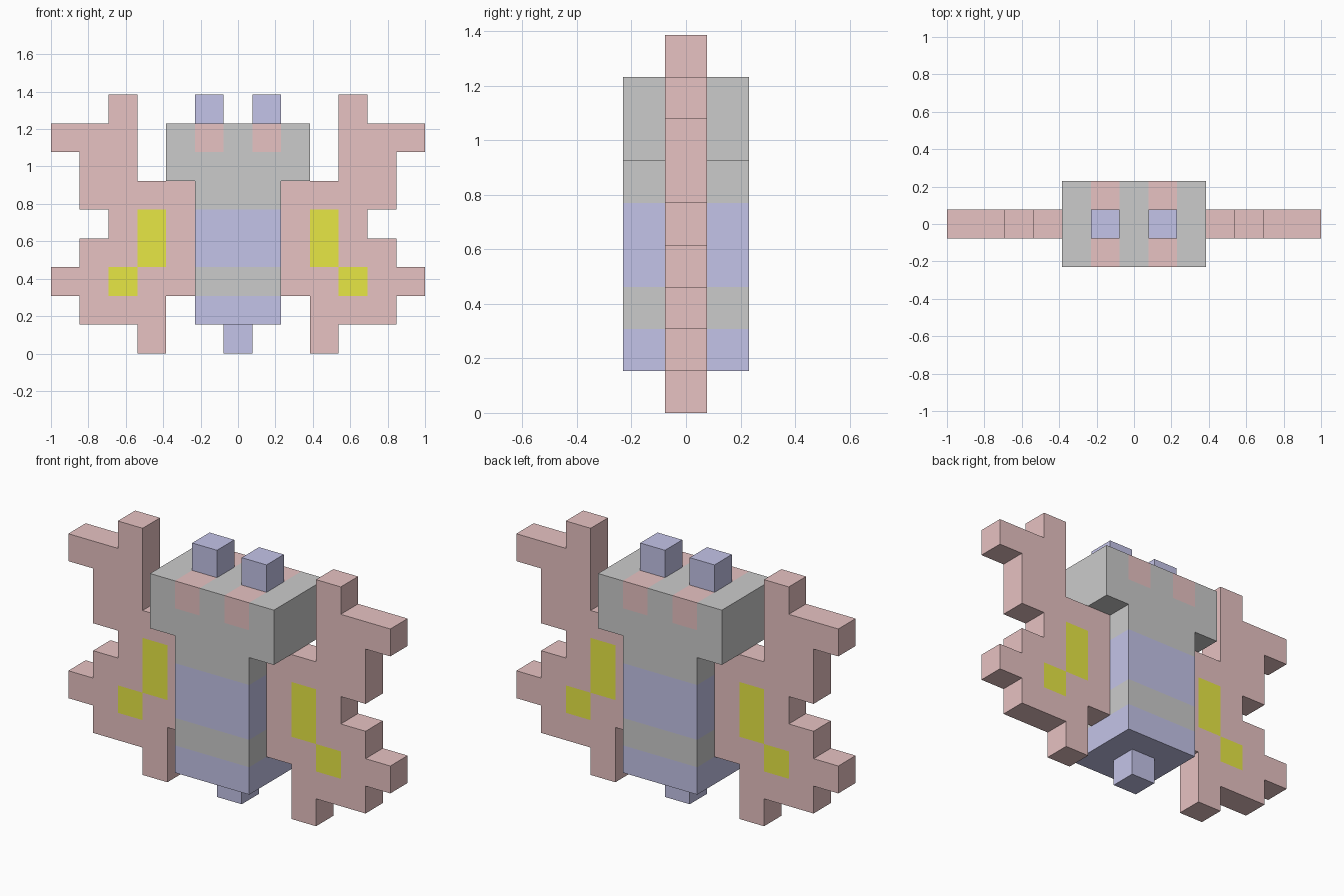
import bpy, bmesh

if "Cube" in bpy.data.objects:
    bpy.data.objects.remove(bpy.data.objects["Cube"])

U = 2 / 13  # one block

def material(name, color):
    m = bpy.data.materials.new(name)
    m.diffuse_color = (*color, 1)
    m.use_nodes = True
    m.node_tree.nodes["Principled BSDF"].inputs["Base Color"].default_value = m.diffuse_color
    return m

GREY = None
RED = material("red", (0.80, 0.54, 0.54))
BLUE = material("blue", (0.55, 0.55, 0.81))
YELLOW = material("yellow", (0.80, 0.80, 0.06))
PALETTE = {"g": GREY, "r": RED, "b": BLUE, "y": YELLOW}

def slab(name, rows, left, bottom, depth, mirror=False):
    """Block pattern (top row first, '.' = empty) extruded front to back."""
    keys = sorted(set("".join(rows)) - {"."})
    bm = bmesh.new()
    for r, row in enumerate(reversed(rows)):
        for c, key in enumerate(row):
            if key == ".":
                continue
            x, z = left + c, bottom + r
            corners = ((x, z), (x + 1, z), (x + 1, z + 1), (x, z + 1))
            face = bm.faces.new([bm.verts.new((a * U, -depth * U / 2, b * U))
                                 for a, b in corners])
            face.material_index = keys.index(key)
    bmesh.ops.remove_doubles(bm, verts=bm.verts[:], dist=1e-4)
    out = bmesh.ops.extrude_face_region(bm, geom=bm.faces[:])
    moved = [v for v in out["geom"] if isinstance(v, bmesh.types.BMVert)]
    bmesh.ops.translate(bm, verts=moved, vec=(0, depth * U, 0))
    bmesh.ops.recalc_face_normals(bm, faces=bm.faces[:])
    mesh = bpy.data.meshes.new(name)
    bm.to_mesh(mesh)
    bm.free()
    for key in keys:
        mesh.materials.append(PALETTE[key])
    obj = bpy.data.objects.new(name, mesh)
    bpy.context.collection.objects.link(obj)
    if mirror:
        mod = obj.modifiers.new("mirror", "MIRROR")
        mod.use_mirror_merge = False
    return obj

# Striped body, head with eye bands, and tail tip
slab("body", ["ggg", "bbb", "bbb", "ggg", "bbb"], -1.5, 1, 3)
slab("head", ["grgrg", "ggggg"], -2.5, 6, 3)
slab("tail", ["b"], -0.5, 0, 1)

# Antennae, mirrored across the centre
slab("antennae", ["b"], 0.5, 8, 1, mirror=True)

# Spotted wings, right side mirrored to the left
slab("wings", ["..r..",
               "..rrr",
               "..rr.",
               "rrrr.",
               "ryr..",
               "ryrr.",
               "rryrr",
               ".rrr.",
               ".r..."], 1.5, 0, 1, mirror=True)
